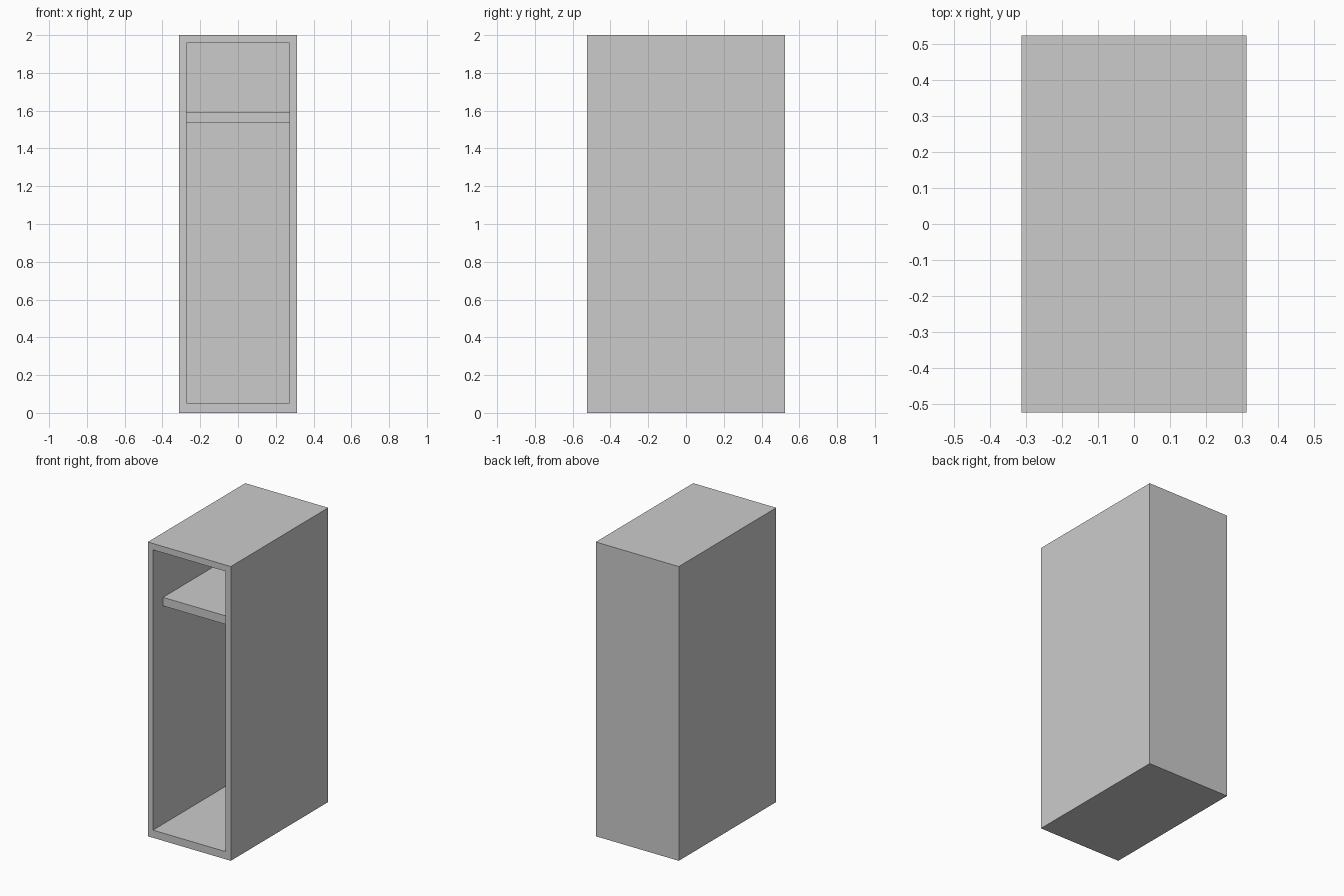
import bpy, bmesh
from mathutils import Vector

if "Cube" in bpy.data.objects:
    bpy.data.objects.remove(bpy.data.objects["Cube"])

W, D, H = 0.312, 0.523, 2.0            # half width, half depth, height
IN_W, IN_Z0, IN_Z1 = 0.273, 0.052, 1.957  # opening
BACK = 0.04                            # back panel thickness


def box(bm, lo, hi):
    geo = bmesh.ops.create_cube(bm, size=1)
    lo, hi = Vector(lo), Vector(hi)
    for v in geo["verts"]:
        v.co = [(a + b) / 2 + c * (b - a) for a, b, c in zip(lo, hi, v.co)]


def finish(bm, name):
    bmesh.ops.recalc_face_normals(bm, faces=bm.faces)
    mesh = bpy.data.meshes.new(name)
    bm.to_mesh(mesh)
    bm.free()
    obj = bpy.data.objects.new(name, mesh)
    bpy.context.collection.objects.link(obj)


# cabinet body: solid box with the front face inset and pushed back
bm = bmesh.new()
box(bm, (-W, -D, 0), (W, D, H))
front = min(bm.faces, key=lambda f: f.calc_center_median().y)
bmesh.ops.inset_region(bm, faces=[front], thickness=0.04)
for v in front.verts:
    v.co.x = IN_W if v.co.x > 0 else -IN_W
    v.co.z = IN_Z1 if v.co.z > 1 else IN_Z0
cavity = bmesh.ops.extrude_discrete_faces(bm, faces=[front])["faces"][0]
for v in cavity.verts:
    v.co.y = D - BACK
finish(bm, "cabinet_body")

# upper shelf, set back from the opening
bm = bmesh.new()
box(bm, (-IN_W, -0.415, 1.535), (IN_W, D - BACK, 1.593))
finish(bm, "upper_shelf")
